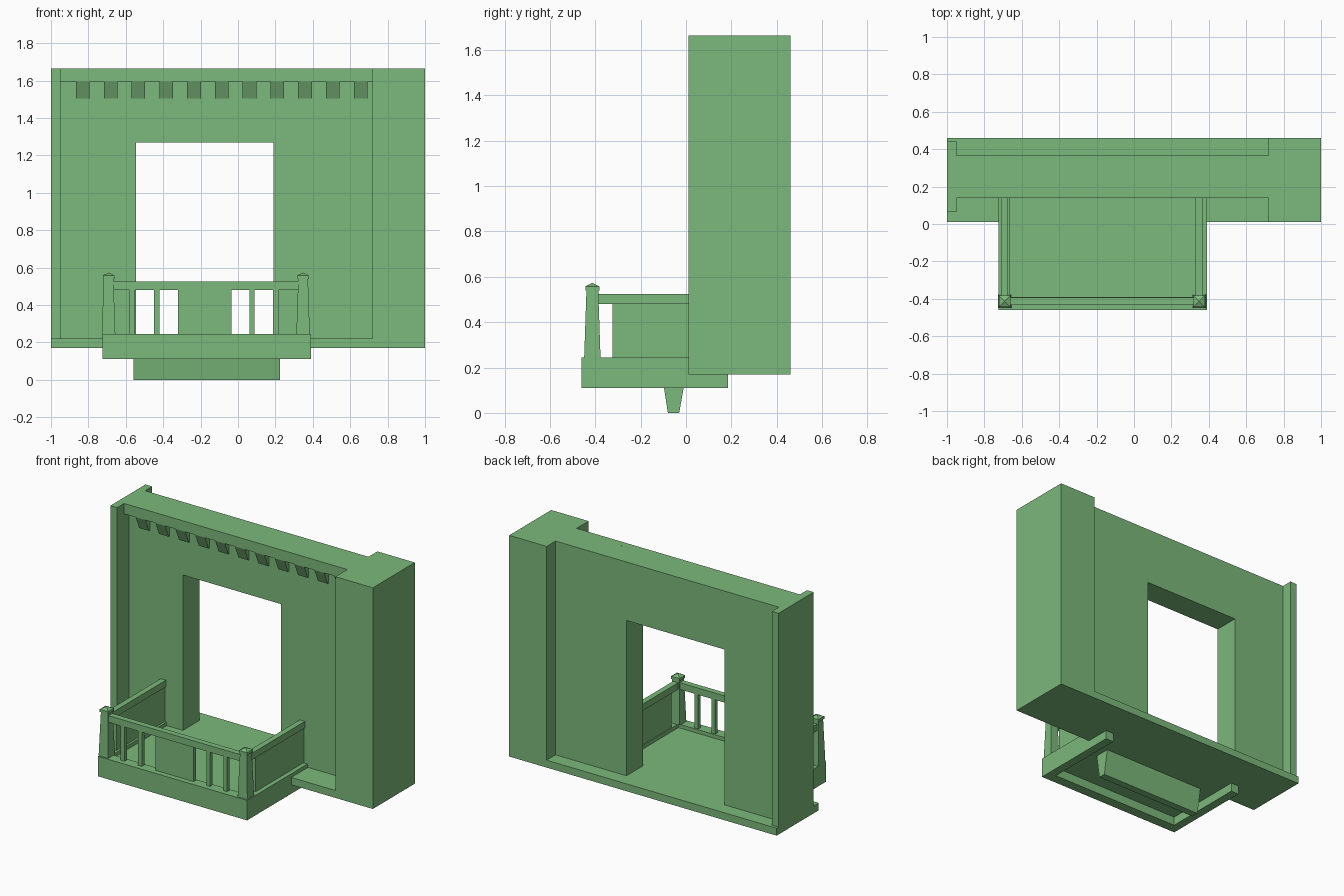
import bpy
import bmesh
from mathutils import Vector

cube = bpy.data.objects.get("Cube")
if cube:
    bpy.data.objects.remove(cube, do_unlink=True)

green = bpy.data.materials.new("soft_green")
green.use_nodes = True
colour = (0.2, 0.48, 0.2, 1)
green.diffuse_color = colour
green.node_tree.nodes["Principled BSDF"].inputs["Base Color"].default_value = colour


def finish(name, bm):
    bmesh.ops.recalc_face_normals(bm, faces=bm.faces)
    mesh = bpy.data.meshes.new(name)
    bm.to_mesh(mesh)
    bm.free()
    mesh.materials.append(green)
    obj = bpy.data.objects.new(name, mesh)
    bpy.context.collection.objects.link(obj)
    return obj


def prism(name, outline, depth):
    """Extrude a closed 3D outline along the depth vector."""
    bm = bmesh.new()
    face = bm.faces.new([bm.verts.new(p) for p in outline])
    out = bmesh.ops.extrude_face_region(bm, geom=[face])
    moved = [v for v in out["geom"] if isinstance(v, bmesh.types.BMVert)]
    bmesh.ops.translate(bm, verts=moved, vec=Vector(depth))
    return finish(name, bm)


def box(name, x, y, z):
    outline = [(x[0], y[0], z[0]), (x[1], y[0], z[0]),
               (x[1], y[1], z[0]), (x[0], y[1], z[0])]
    return prism(name, outline, (0, 0, z[1] - z[0]))


def stack(name, cx, cy, rings, apex):
    """Square rings of (half width, height), closed by a point."""
    bm = bmesh.new()
    loops = [[bm.verts.new((cx + sx * h, cy + sy * h, z))
              for sx, sy in ((-1, -1), (1, -1), (1, 1), (-1, 1))] for h, z in rings]
    bm.faces.new(loops[0])
    tip = bm.verts.new((cx, cy, apex))
    for i in range(4):
        j = (i + 1) % 4
        for a, b in zip(loops, loops[1:]):
            bm.faces.new((a[i], a[j], b[j], b[i]))
        bm.faces.new((loops[-1][i], loops[-1][j], tip))
    return finish(name, bm)


# Wall, floor and end pillars
FLOOR, TOP = 0.22, 1.665
box("floor_slab", (-1, 1), (0.012, 0.46), (0.17, FLOOR))
box("wide_pillar", (0.72, 1), (0.012, 0.46), (0.17, TOP))
box("narrow_pillar", (-1, -0.95), (0.065, 0.44), (FLOOR, TOP))
wall = [(-0.95, FLOOR), (-0.545, FLOOR), (-0.545, 1.27), (0.19, 1.27),
        (0.19, FLOOR), (0.72, FLOOR), (0.72, TOP), (-0.95, TOP)]
prism("wall_with_doorway", [(x, 0.19, z) for x, z in wall], (0, 0.175, 0))
box("cornice", (-0.95, 0.72), (0.14, 0.19), (1.595, TOP))

# Row of sloped corbels
for i in range(11):
    x = -0.866 + i * 0.1485
    prism(f"corbel_{i + 1}", [(x, 0.143, 1.595), (x, 0.182, 1.505),
                              (x, 0.19, 1.505), (x, 0.19, 1.595)], (0.073, 0, 0))

# Balcony base
L, R, F, B = -0.725, 0.39, -0.46, 0.185
frame = [(L, F), (R, F), (R, B), (R - 0.06, B), (R - 0.06, F + 0.07),
         (L + 0.06, F + 0.07), (L + 0.06, B), (L, B)]
prism("balcony_frame", [(x, y, 0.11) for x, y in frame], (0, 0, 0.135))
box("balcony_floor", (L + 0.06, R - 0.06), (F + 0.07, 0.012), (0.17, FLOOR))
prism("support_beam", [(-0.56, -0.106, 0.17), (-0.56, -0.08, 0),
                       (-0.56, -0.03, 0), (-0.56, 0, 0.17)], (0.785, 0, 0))

# Railing: posts, rails and side panels
for side, x in (("right", -0.692), ("left", 0.348)):
    stack(f"{side}_post", x, -0.413,
          [(0.036, 0.245), (0.026, 0.54), (0.031, 0.54), (0.031, 0.558)], 0.573)
    box(f"{side}_rail", (x - 0.019, x + 0.019), (-0.4, 0.19), (0.48, 0.525))
    box(f"{side}_panel", (x - 0.012, x + 0.012), (-0.325, 0.19), (0.245, 0.48))
box("front_rail", (-0.68, 0.335), (-0.432, -0.392), (0.48, 0.525))
box("front_panel", (-0.32, -0.035), (-0.424, -0.4), (0.245, 0.48))
for i, x in enumerate((-0.565, -0.435, 0.075, 0.202)):
    box(f"baluster_{i + 1}", (x - 0.014, x + 0.014), (-0.426, -0.398), (0.245, 0.48))
